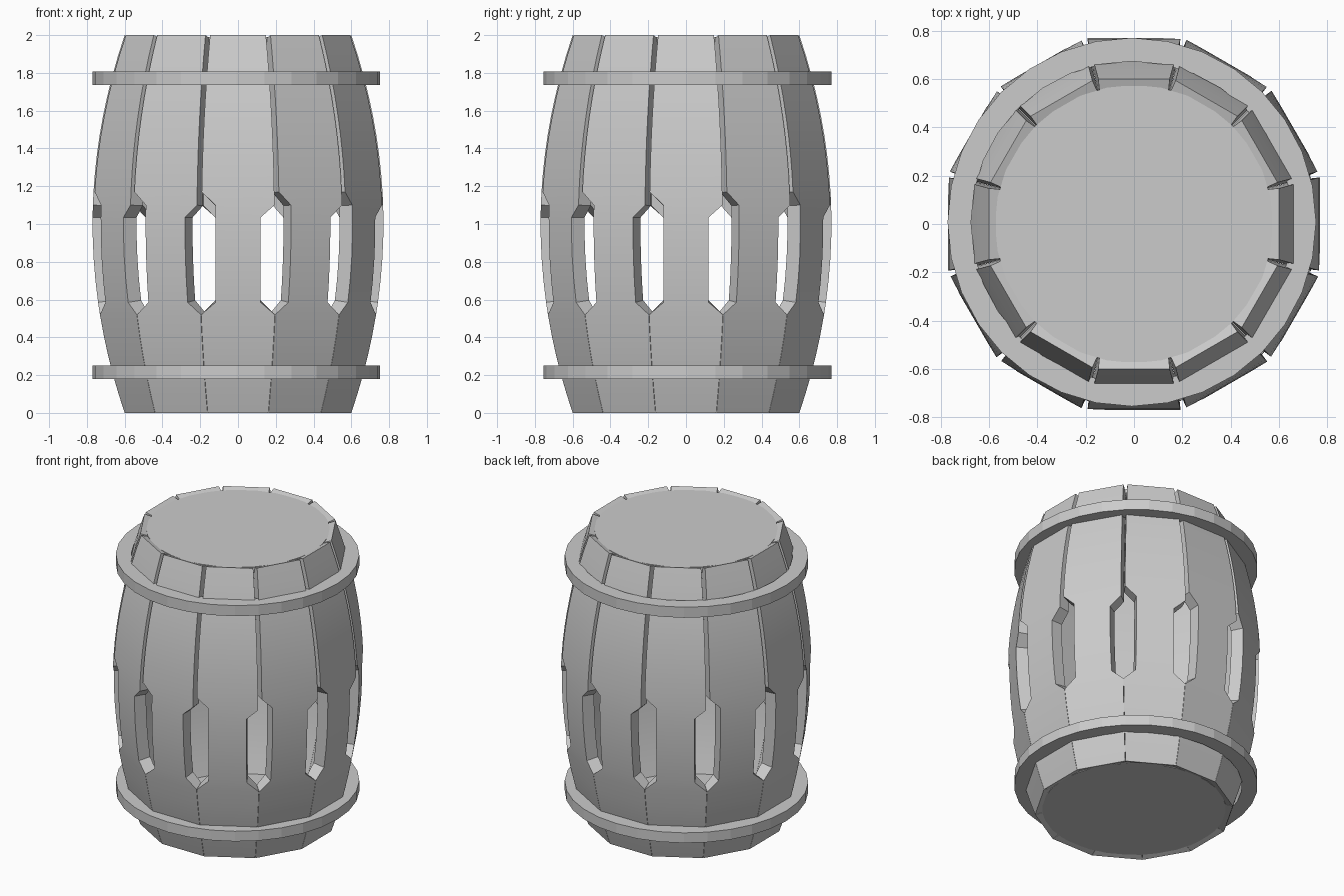
import bpy, bmesh
from math import sin, cos, tan, pi, radians, sqrt

if "Cube" in bpy.data.objects:
    bpy.data.objects.remove(bpy.data.objects["Cube"])

TAN = tan(radians(15))
THICK = 0.08
LEVELS = [0, .1, .2, .3, .4, .52, .585, .7, .82, .94, 1.035, 1.1, 1.17,
          1.27, 1.37, 1.47, 1.57, 1.67, 1.78, 1.89, 2]


def finish(name, bm, smooth=True):
    bmesh.ops.recalc_face_normals(bm, faces=bm.faces[:])
    me = bpy.data.meshes.new(name)
    bm.to_mesh(me)
    bm.free()
    ob = bpy.data.objects.new(name, me)
    bpy.context.collection.objects.link(ob)
    if smooth:
        bpy.ops.object.select_all(action='DESELECT')
        ob.select_set(True)
        bpy.context.view_layer.objects.active = ob
        bpy.ops.object.shade_smooth_by_angle(angle=radians(10))
    return ob


def radius(z):
    return 0.77 - 0.17 * (z - 1) ** 2


def half_width(z, notch_top):
    """Stave half width: tight below, vented in the middle, V groove above."""
    full = radius(z) * TAN
    if z <= .521:
        return full - .001
    if z <= notch_top + .001:
        return .12
    return full - .013


# Twelve curved staves with notched sides
def stave(i):
    a = i * pi / 6
    bm = bmesh.new()
    rows = []
    for z in LEVELS:
        r = radius(z)
        slope = .34 * (z - 1)
        n = sqrt(1 + slope * slope)
        ri, zi = r - THICK / n, z - THICK * slope / n
        left, right = half_width(z, 1.1), half_width(z, 1.035)
        lim = ri * TAN - .0005
        pts = [(-left, r, z), (right, r, z),
               (min(right, lim), ri, zi), (-min(left, lim), ri, zi)]
        rows.append([bm.verts.new((t * cos(a) + d * sin(a),
                                   t * sin(a) - d * cos(a), h))
                     for t, d, h in pts])
    for lo, hi in zip(rows, rows[1:]):
        for k in range(4):
            m = (k + 1) % 4
            bm.faces.new((lo[k], lo[m], hi[m], hi[k]))
    bm.faces.new(rows[0])
    bm.faces.new(rows[-1])
    finish(f"stave_{i + 1}", bm)


for i in range(12):
    stave(i)


# Flat hoops, slightly off centre
def hoop(name, z0, z1, ro=.762, ri=.665, n=32):
    bm = bmesh.new()
    rings = [[bm.verts.new((r * cos(2 * pi * k / n) - .009,
                            r * sin(2 * pi * k / n) + .008, z))
              for k in range(n)]
             for r, z in ((ri, z0), (ro, z0), (ro, z1), (ri, z1))]
    for j in range(4):
        p, q = rings[j], rings[(j + 1) % 4]
        for k in range(n):
            m = (k + 1) % n
            bm.faces.new((p[k], p[m], q[m], q[k]))
    finish(name, bm, smooth=False)


hoop("lower_hoop", .18, .25)
hoop("upper_hoop", 1.735, 1.808)


# Lid and floor discs set just inside the stave ends
def disc(name, z, r=.575, depth=.04):
    bm = bmesh.new()
    bmesh.ops.create_cone(bm, cap_ends=True, segments=32, radius1=r,
                          radius2=r, depth=depth)
    bmesh.ops.translate(bm, verts=bm.verts[:], vec=(0, 0, z))
    finish(name, bm, smooth=False)


disc("lid", 1.97)
disc("floor", .03)
